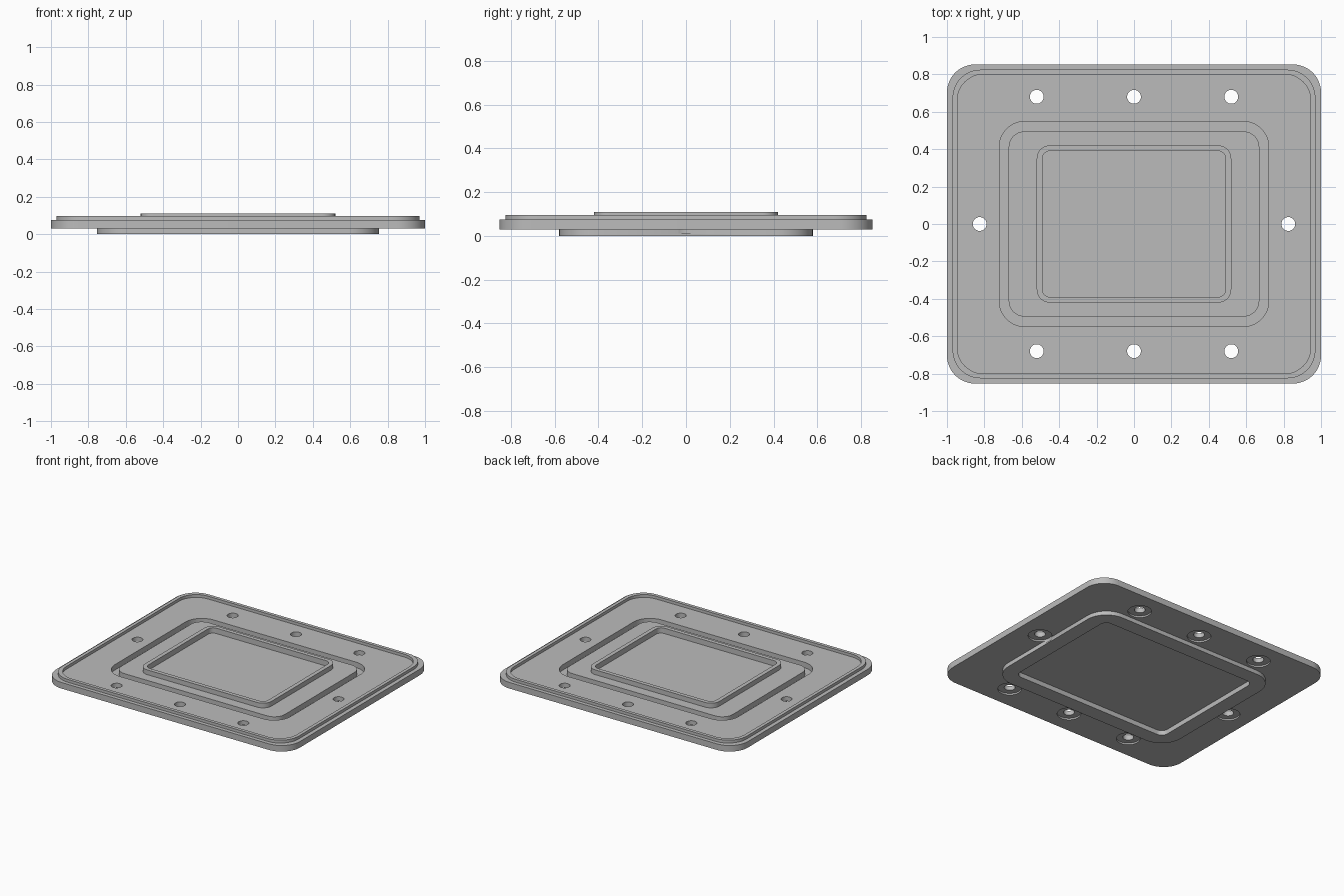
import bpy
import bmesh
from math import cos, sin, pi, radians

default = bpy.data.objects.get("Cube")
if default:
    bpy.data.objects.remove(default, do_unlink=True)

# Single grey metal finish
grey = bpy.data.materials.new("grey_metal")
grey.use_nodes = True
colour = (0.5, 0.5, 0.5, 1)
grey.diffuse_color = colour
grey.node_tree.nodes["Principled BSDF"].inputs["Base Color"].default_value = colour

CORNER_STEPS = 12


def rounded_ring(bm, hx, hy, r, z):
    """Ring of vertices around a rounded rectangle."""
    ring = []
    for q, (sx, sy) in enumerate([(1, 1), (-1, 1), (-1, -1), (1, -1)]):
        for i in range(CORNER_STEPS + 1):
            a = (q + i / CORNER_STEPS) * pi / 2
            ring.append(bm.verts.new((sx * (hx - r) + r * cos(a),
                                      sy * (hy - r) + r * sin(a), z)))
    return ring


def round_ring(bm, x, y, r, z, count=32):
    return [bm.verts.new((x + r * cos(2 * pi * i / count),
                          y + r * sin(2 * pi * i / count), z)) for i in range(count)]


def loft(bm, rings):
    """Closed solid through successive rings, capped at both ends."""
    for a, b in zip(rings, rings[1:]):
        n = len(a)
        for i in range(n):
            j = (i + 1) % n
            bm.faces.new((a[i], a[j], b[j], b[i]))
    bm.faces.new(rings[0])
    bm.faces.new(rings[-1])


def finish(bm, name):
    bmesh.ops.recalc_face_normals(bm, faces=bm.faces)
    mesh = bpy.data.meshes.new(name)
    bm.to_mesh(mesh)
    bm.free()
    mesh.materials.append(grey)
    obj = bpy.data.objects.new(name, mesh)
    bpy.context.collection.objects.link(obj)
    return obj


# Heights of the stepped levels
BASE, FLANGE, LIP, RIM = 0.03, 0.075, 0.096, 0.11
GROOVE, POCKET, UNDER = 0.035, 0.07, 0.035

# Outlines: half width, half depth, corner radius
flange = (1.0, 0.853, 0.15)
lip_out = (0.97, 0.825, 0.15)
lip_in = (0.945, 0.8, 0.14)
groove_out = (0.72, 0.548, 0.135)
groove_in = (0.67, 0.495, 0.085)
rim_out = (0.52, 0.42, 0.07)
rim_in = (0.49, 0.39, 0.04)
boss = (0.755, 0.58, 0.165)
under = (0.645, 0.47, 0.05)

# Section from the top pocket, over the outer edge, to the underside recess
section = [
    (rim_in, POCKET), (rim_in, RIM), (rim_out, RIM), (rim_out, FLANGE),
    (groove_in, FLANGE), (groove_in, GROOVE), (groove_out, GROOVE), (groove_out, FLANGE),
    (lip_in, FLANGE), (lip_in, LIP), (lip_out, LIP), (lip_out, FLANGE),
    (flange, FLANGE), (flange, BASE), (boss, BASE), (boss, 0.0),
    (under, 0.0), (under, UNDER),
]
bm = bmesh.new()
loft(bm, [rounded_ring(bm, *outline, z) for outline, z in section])
cover = finish(bm, "cover_plate")

# Bolt holes, counterbored from below
bolts = [(x, y) for x in (-0.52, 0, 0.52) for y in (-0.68, 0.68)] + [(-0.825, 0), (0.825, 0)]
bm = bmesh.new()
for x, y in bolts:
    loft(bm, [round_ring(bm, x, y, r, z)
              for r, z in ((0.08, 0.01), (0.08, 0.042), (0.037, 0.042), (0.037, 0.2))])
cutter = finish(bm, "bolt_hole_cutter")
cutter.hide_render = True

holes = cover.modifiers.new("bolt_holes", "BOOLEAN")
holes.operation = "DIFFERENCE"
holes.solver = "EXACT"
holes.object = cutter

bpy.ops.object.select_all(action="DESELECT")
cover.select_set(True)
bpy.context.view_layer.objects.active = cover
bpy.ops.object.modifier_apply(modifier=holes.name)
bpy.data.objects.remove(cutter, do_unlink=True)
bpy.ops.object.shade_smooth_by_angle(angle=radians(30))
